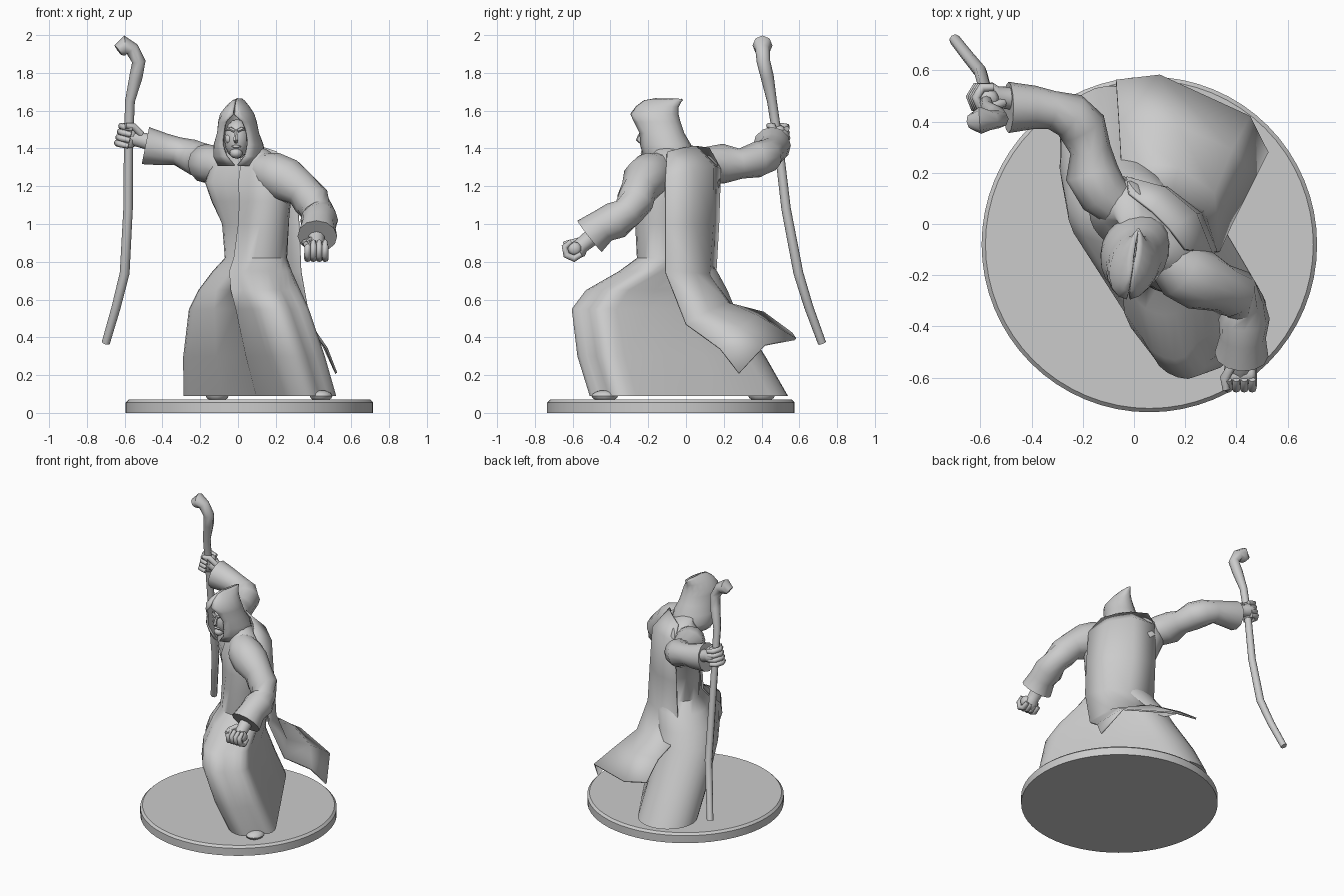
import bpy, bmesh, math
from mathutils import Vector

cube = bpy.data.objects.get("Cube")
if cube:
    bpy.data.objects.remove(cube, do_unlink=True)

grey = bpy.data.materials.new("plain_grey")
grey.use_nodes = True
colour = (0.6, 0.6, 0.6, 1)
grey.diffuse_color = colour
grey.node_tree.nodes["Principled BSDF"].inputs["Base Color"].default_value = colour


def finish(name, bm, angle=40, thickness=0):
    bmesh.ops.recalc_face_normals(bm, faces=bm.faces)
    mesh = bpy.data.meshes.new(name)
    bm.to_mesh(mesh)
    bm.free()
    mesh.materials.append(grey)
    obj = bpy.data.objects.new(name, mesh)
    bpy.context.collection.objects.link(obj)
    bpy.ops.object.select_all(action='DESELECT')
    obj.select_set(True)
    bpy.context.view_layer.objects.active = obj
    bpy.ops.object.shade_smooth_by_angle(angle=math.radians(angle))
    if thickness:
        mod = obj.modifiers.new("thickness", 'SOLIDIFY')
        mod.thickness = thickness
        mod.offset = 0


def loft(name, rings, closed=True, angle=40, thickness=0):
    """Skin a list of equal-length point rows; closed rows become capped rings."""
    bm = bmesh.new()
    rows = [[bm.verts.new(p) for p in ring] for ring in rings]
    n = len(rows[0])
    for a, b in zip(rows, rows[1:]):
        for i in range(n if closed else n - 1):
            j = (i + 1) % n
            bm.faces.new((a[i], a[j], b[j], b[i]))
    if closed:
        bm.faces.new(rows[0])
        bm.faces.new(rows[-1])
    finish(name, bm, angle, thickness)


def tube(name, path, ref, sides=10, angle=40):
    """Round tube through (x, y, z, radius) stations."""
    pts = [Vector(p[:3]) for p in path]
    rings = []
    for i, p in enumerate(pts):
        t = (pts[min(i + 1, len(pts) - 1)] - pts[max(i - 1, 0)]).normalized()
        u = t.cross(Vector(ref)).normalized()
        v = t.cross(u)
        turns = [2 * math.pi * k / sides for k in range(sides)]
        rings.append([p + path[i][3] * (u * math.cos(a) + v * math.sin(a)) for a in turns])
    loft(name, rings, angle=angle)


def ball(name, centre, size, segments=12):
    bm = bmesh.new()
    bmesh.ops.create_uvsphere(bm, u_segments=segments, v_segments=8, radius=1)
    bmesh.ops.scale(bm, vec=size, verts=bm.verts)
    bmesh.ops.translate(bm, vec=centre, verts=bm.verts)
    finish(name, bm)


# Round base with a small chamfer
def disc(r, z):
    return [(0.06 + r * math.cos(k * math.pi / 32), -0.08 + r * math.sin(k * math.pi / 32), z)
            for k in range(64)]


loft("base", [disc(0.655, 0), disc(0.655, 0.055), disc(0.64, 0.07)], angle=25)


# Robe: stretched rounded sections, each between a leading and a trailing circle
def section(z, ax, ay, ra, bx, by, rb):
    a, b = Vector((ax, ay, z)), Vector((bx, by, z))
    heading = math.atan2(ay - by, ax - bx)

    def arc(c, r, start, fold):
        out = []
        for k in range(13):
            rel = start + math.pi * k / 12
            dent = 1 - fold * max(0, math.cos(2.6 * (rel - 0.26)))
            w = heading + rel
            out.append(c + r * dent * Vector((math.cos(w), math.sin(w), 0)))
        return out

    front = arc(a, ra, -math.pi / 2, 0.25 if z < 0.7 else 0)
    rear = arc(b, rb, math.pi / 2, 0)
    back_side = [front[-1].lerp(rear[0], t) for t in (0.33, 0.66)]
    # overlapping flap steps out along the front
    out = Vector((math.sin(heading), -math.cos(heading), 0)) * 0.012
    front_side = [rear[-1].lerp(front[0], t) for t in (0.35, 0.72)]
    front_side.append(rear[-1].lerp(front[0], 0.75) + out)
    return front + back_side + rear + front_side


levels = [
    (0.09, .36, -.35, .16, -.09, .34, .20),
    (0.30, .295, -.41, .165, -.09, .22, .20),
    (0.55, .215, -.445, .16, -.06, .06, .20),
    (0.65, .17, -.37, .16, -.02, .03, .19),
    (0.75, .13, -.20, .155, .03, .00, .165),
    (0.82, .12, -.12, .14, .06, -.02, .13),
    (1.00, .14, -.14, .13, .04, .00, .125),
    (1.12, .15, -.14, .13, -.01, .03, .13),
    (1.22, .15, -.14, .13, -.04, .05, .135),
    (1.32, .14, -.12, .10, -.04, .07, .10),
    (1.39, .10, -.10, .06, -.02, .05, .06),
    (1.42, .05, -.09, .04, 0, -.02, .04),
]
loft("robe", [section(*lv) for lv in levels], angle=50)

# Shoes peeking out under the hem
ball("left_shoe", (.44, -.43, .09), (.06, .07, .03))
ball("right_shoe", (-.11, .40, .09), (.06, .07, .03))

# Cape swept out behind
cape = [
    [(.20, -.10, 1.38), (.14, -.02, 1.40), (.07, .05, 1.41), (-.02, .12, 1.40)],
    [(.30, -.11, 1.24), (.24, .04, 1.28), (.12, .14, 1.31), (-.03, .18, 1.29)],
    [(.32, -.11, 1.00), (.26, .04, 1.00), (.13, .14, 1.00), (-.04, .17, 1.00)],
    [(.33, -.11, .75), (.27, .05, .74), (.15, .12, .73), (-.04, .155, .73)],
    [(.38, .00, .47), (.31, .12, .54), (.17, .22, .58), (-.05, .24, .57)],
    [(.47, .18, .34), (.38, .29, .45), (.17, .38, .51), (-.06, .41, .53)],
    [(.52, .28, .21), (.45, .42, .36), (.10, .58, .39), (-.07, .56, .42)],
]
loft("cape", cape, closed=False, angle=60, thickness=0.012)

# Bunched sleeves
up = (0, 0, 1)
tube("left_sleeve", [
    (.11, -.12, 1.30, .08), (.18, -.18, 1.27, .115), (.26, -.22, 1.23, .12),
    (.34, -.25, 1.18, .095), (.39, -.27, 1.12, .10), (.425, -.31, 1.06, .085),
    (.43, -.37, 1.02, .10), (.425, -.44, .99, .09), (.42, -.51, .935, .105)], up, 12, 55)
tube("right_sleeve", [
    (-.05, .06, 1.29, .08), (-.12, .12, 1.31, .10), (-.165, .20, 1.32, .105),
    (-.17, .29, 1.32, .08), (-.20, .375, 1.34, .095), (-.25, .425, 1.36, .09),
    (-.32, .445, 1.385, .075), (-.39, .455, 1.395, .085), (-.49, .455, 1.415, .10)], up, 12, 55)


# Fists: wrist, palm, four curled fingers and a thumb
def fist(side, centre, forearm, knuckles, reach):
    c, f = Vector(centre), Vector(forearm).normalized()
    k = Vector(knuckles)
    k = (k - f * k.dot(f)).normalized()
    n = k.cross(f)

    def at(along, across, curl, r):
        return (*(c + f * along + k * across + n * curl), r)

    tube(side + "_wrist", [at(-reach, 0, -.01, .045), at(-.04, 0, -.01, .042),
                           at(-.01, 0, -.015, .05), at(.03, 0, -.02, .035)], k)
    tube(side + "_palm", [at(0, -.06, 0, .022), at(0, -.045, 0, .036),
                          at(0, .045, 0, .038), at(0, .06, 0, .022)], f, 10, 60)
    for i, label in enumerate(("little", "ring", "middle", "index")):
        x = (i - 1.5) * .031
        tube(f"{side}_{label}_finger", [at(-.01, x, -.045, .015), at(.035, x, -.04, .019),
             at(.055, x, 0, .018), at(.035, x, .04, .017), at(-.01, x, .04, .013)], k, 8, 60)
    tube(side + "_thumb", [at(-.06, .03, .01, .018), at(-.01, .06, .03, .02),
                           at(.03, .055, .055, .014)], n, 8, 60)


fist("left", (.415, -.59, .87), (0, -.75, -.6), (-1, 0, 0), .10)
fist("right", (-.575, .49, 1.46), (-1, .1, .25), (0, 0, 1), .13)

# Crooked wooden staff
tube("staff", [
    (-.70, .72, .37, .022), (-.645, .65, .56, .024), (-.60, .595, .74, .026),
    (-.582, .53, 1.08, .025), (-.58, .49, 1.42, .024), (-.572, .455, 1.65, .026),
    (-.54, .43, 1.78, .035), (-.525, .41, 1.86, .036), (-.56, .405, 1.925, .038),
    (-.60, .405, 1.945, .053), (-.635, .40, 1.92, .032)], (0, 1, 0), 8, 50)


# Hood: rows (height, half width, front, back, opening half-angle in degrees)
def hood_row(z, w, front, back, gap):
    mid, depth = (front + back) / 2, (back - front) / 2
    row = []
    for i in range(17):
        a = math.radians(gap) + (2 * math.pi - 2 * math.radians(gap)) * i / 16
        y = mid - depth * math.cos(a)
        row.append((w * math.sin(a) + 0.15 * (y + 0.14), y, z))
    return row


hood = [(1.31, .11, -.21, .04, 4), (1.36, .13, -.23, .035, 22), (1.42, .125, -.26, .02, 32),
        (1.48, .105, -.265, -.015, 36), (1.54, .095, -.285, -.035, 28),
        (1.58, .085, -.29, -.045, 3), (1.62, .055, -.26, -.045, 1),
        (1.65, .025, -.22, -.03, 1), (1.66, .004, -.16, -.02, 1)]
loft("hood", [hood_row(*r) for r in hood], closed=False, angle=55, thickness=0.012)

# Face under the hood
ball("face", (-.005, -.155, 1.45), (.068, .085, .105), 16)
tube("nose", [(-.01, -.23, 1.495, .007), (-.012, -.245, 1.465, .011),
              (-.013, -.252, 1.445, .014), (-.01, -.24, 1.432, .008)], (1, 0, 0), 6)
ball("chin", (-.01, -.205, 1.375), (.034, .035, .028))
ball("mouth", (-.01, -.23, 1.41), (.026, .012, .008))
for side, s in (("left", 1), ("right", -1)):
    tube(side + "_brow", [(s * .008 - .01, -.235, 1.492, .010), (s * .03 - .01, -.23, 1.505, .011),
                          (s * .055 - .01, -.195, 1.50, .007)], up, 6)
    ball(side + "_cheek", (s * .036 - .01, -.20, 1.45), (.022, .022, .025))
